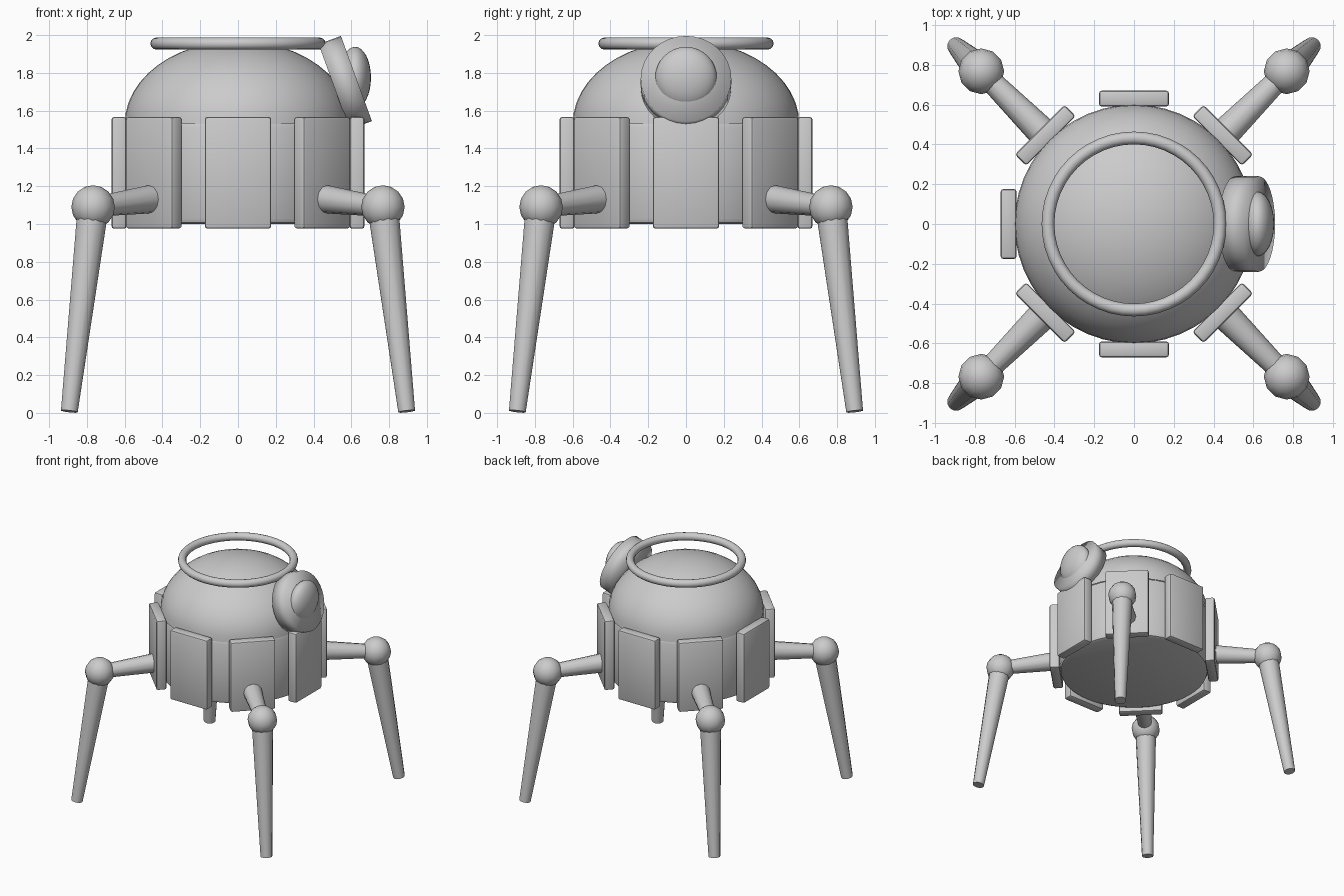
import bpy, math
from mathutils import Vector, Matrix

if "Cube" in bpy.data.objects:
    bpy.data.objects.remove(bpy.data.objects["Cube"])


def finish(name, angle=None, bevel=0.0, segments=2):
    """Name the active object, bevel it, and shade it."""
    ob = bpy.context.object
    ob.name = name
    if bevel:
        bpy.ops.object.transform_apply(location=False, rotation=True, scale=True)
        m = ob.modifiers.new("edge_bevel", 'BEVEL')
        m.width = bevel
        m.segments = segments
        m.limit_method = 'ANGLE'
        m.angle_limit = math.radians(40)
        bpy.ops.object.modifier_apply(modifier=m.name)
    if angle is None:
        bpy.ops.object.shade_smooth()
    else:
        bpy.ops.object.shade_smooth_by_angle(angle=math.radians(angle))
    return ob


def tapered_rod(name, a, b, ra, rb, sides=12):
    """Cone segment running from point a to point b."""
    a, b = Vector(a), Vector(b)
    d = b - a
    bpy.ops.mesh.primitive_cone_add(vertices=sides, radius1=ra, radius2=rb, depth=d.length,
                                    location=(a + b) / 2,
                                    rotation=d.to_track_quat('Z', 'Y').to_euler())
    return finish(name, 40)


# Drum body
bpy.ops.mesh.primitive_cylinder_add(vertices=48, radius=0.6, depth=0.54, location=(0, 0, 1.27))
finish("body_drum", 40, 0.03)

# Flattened dome: quarter-ellipse profile spun around z
STEPS, SIDES = 12, 48
verts, faces = [], []
for i in range(STEPS):
    t = math.pi / 2 * i / STEPS
    for j in range(SIDES):
        p = 2 * math.pi * j / SIDES
        r = 0.6 * math.cos(t)
        verts.append((r * math.cos(p), r * math.sin(p), 1.53 + 0.44 * math.sin(t)))
top = len(verts)
verts.append((0, 0, 1.97))
for i in range(STEPS):
    for j in range(SIDES):
        a, b = i * SIDES + j, i * SIDES + (j + 1) % SIDES
        faces.append((a, b, b + SIDES, a + SIDES) if i < STEPS - 1 else (a, b, top))
mesh = bpy.data.meshes.new("dome")
mesh.from_pydata(verts, [], faces)
dome = bpy.data.objects.new("dome", mesh)
bpy.context.collection.objects.link(dome)
for poly in mesh.polygons:
    poly.use_smooth = True

# Ring floating over the dome
bpy.ops.mesh.primitive_torus_add(major_radius=0.432, minor_radius=0.032, major_segments=48,
                                 minor_segments=12, location=(0, 0, 1.955))
finish("top_ring")

# Eight panels around the drum
for k in range(8):
    ang = k * math.pi / 4
    bpy.ops.mesh.primitive_cube_add(size=1, rotation=(0, 0, ang),
                                    location=(0.63 * math.cos(ang), 0.63 * math.sin(ang), 1.271))
    bpy.context.object.scale = (0.08, 0.352, 0.592)
    finish(f"side_panel_{k + 1}", 40, 0.015)

# Tilted lamp housing and its lens on the +x side
tilt = math.radians(20)
axis = Vector((math.cos(tilt), 0, math.sin(tilt)))
bpy.ops.mesh.primitive_cylinder_add(vertices=32, radius=0.24, depth=0.126,
                                    location=Vector((0.627, 0, 1.77)) - axis * 0.063,
                                    rotation=(0, math.pi / 2 - tilt, 0))
finish("lamp_housing")
bpy.ops.mesh.primitive_uv_sphere_add(segments=24, ring_count=16, radius=1,
                                     location=(0.62, 0, 1.775))
bpy.context.object.scale = (0.084, 0.163, 0.163)
finish("lamp_lens")

# Four legs: upper rod, knee ball, lower rod
for sx, sy, side in ((1, -1, "front_right"), (-1, -1, "front_left"),
                     (1, 1, "back_right"), (-1, 1, "back_left")):
    hip = (0.40 * sx, 0.40 * sy, 1.14)
    knee = (0.767 * sx, 0.767 * sy, 1.09)
    foot = (0.893 * sx, 0.893 * sy, 0.008)
    tapered_rod(f"upper_leg_{side}", hip, knee, 0.08, 0.052)
    tapered_rod(f"lower_leg_{side}", knee, foot, 0.085, 0.046)
    bpy.ops.mesh.primitive_uv_sphere_add(segments=12, ring_count=8, radius=0.115, location=knee)
    finish(f"knee_{side}")
